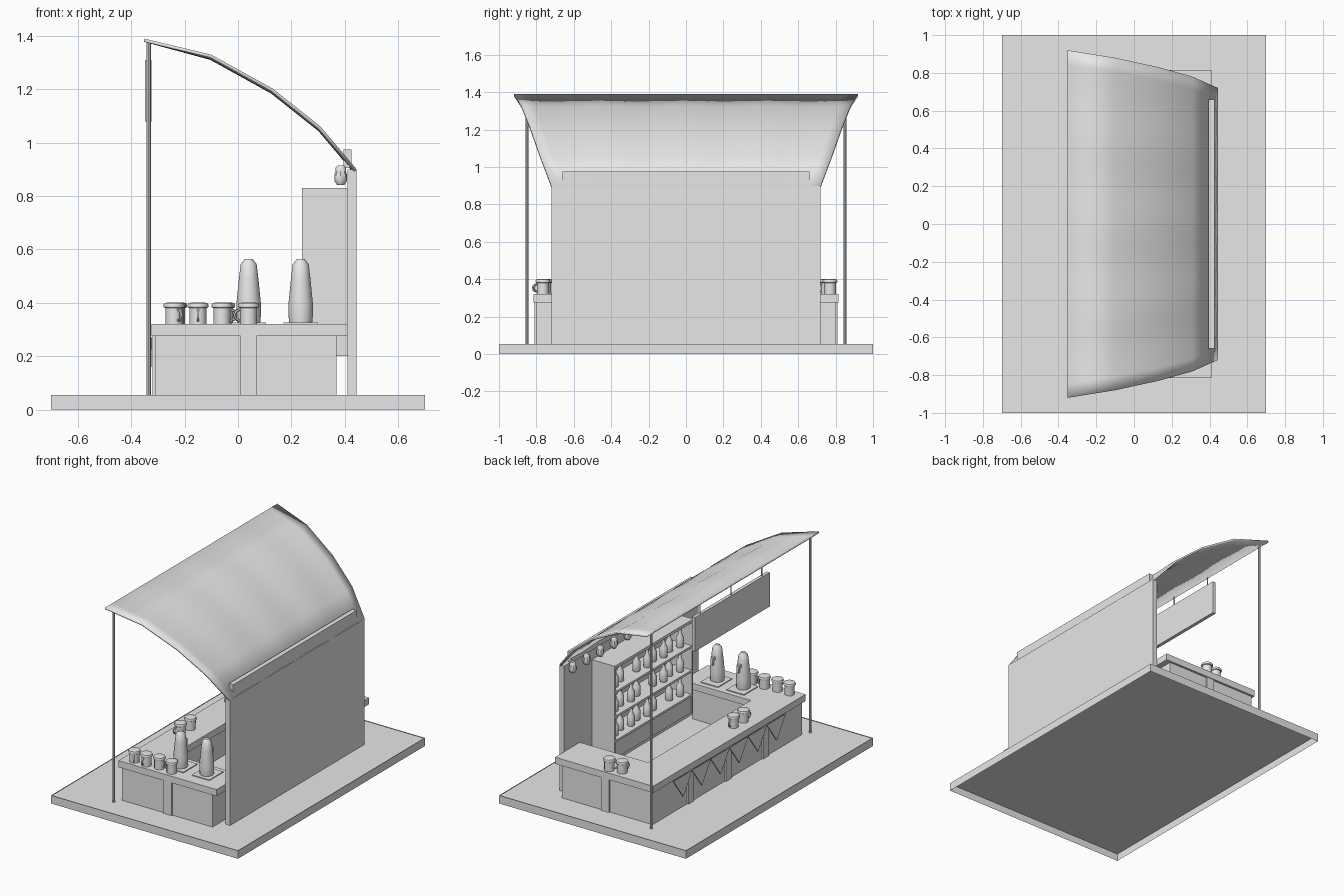
import bpy, bmesh, math
from mathutils import Vector

cube = bpy.data.objects.get("Cube")
if cube:
    bpy.data.objects.remove(cube, do_unlink=True)

grey = bpy.data.materials.new("plain_grey")
grey.use_nodes = True
grey.diffuse_color = (0.8, 0.8, 0.8, 1)
for node in grey.node_tree.nodes:
    if node.type == 'BSDF_PRINCIPLED':
        node.inputs["Base Color"].default_value = (0.8, 0.8, 0.8, 1)

FLOOR, TOP = 0.05, 0.32


def finish(name, bm, loc=(0, 0, 0), smooth=False, fix=True):
    if fix:
        bmesh.ops.recalc_face_normals(bm, faces=bm.faces)
    mesh = bpy.data.meshes.new(name)
    bm.to_mesh(mesh)
    bm.free()
    mesh.materials.append(grey)
    ob = bpy.data.objects.new(name, mesh)
    bpy.context.collection.objects.link(ob)
    ob.location = loc
    if smooth:
        bpy.ops.object.select_all(action='DESELECT')
        ob.select_set(True)
        bpy.context.view_layer.objects.active = ob
        bpy.ops.object.shade_smooth_by_angle(angle=math.radians(40))
    return ob


def prism(name, points, push):
    """Extrude a flat outline along a vector."""
    bm = bmesh.new()
    face = bm.faces.new([bm.verts.new(p) for p in points])
    new = bmesh.ops.extrude_face_region(bm, geom=[face])["geom"]
    verts = [v for v in new if isinstance(v, bmesh.types.BMVert)]
    bmesh.ops.translate(bm, verts=verts, vec=push)
    return finish(name, bm)


def box(name, x0, x1, y0, y1, z0, z1):
    corners = [(x0, y0, z0), (x1, y0, z0), (x1, y1, z0), (x0, y1, z0)]
    return prism(name, corners, (0, 0, z1 - z0))


def lathe(name, profile, loc, sides=12):
    """Turn a radius/height profile around z, with closed ends."""
    bm = bmesh.new()
    rings = []
    for r, z in profile:
        rings.append([bm.verts.new((r * math.cos(math.tau * i / sides),
                                    r * math.sin(math.tau * i / sides), z))
                      for i in range(sides)])
    for a, b in zip(rings, rings[1:]):
        for i in range(sides):
            j = (i + 1) % sides
            bm.faces.new((a[i], a[j], b[j], b[i]))
    bm.faces.new(rings[0])
    bm.faces.new(rings[-1])
    return finish(name, bm, loc, True)


# Base: open underneath, with a shallow sunken floor inside a rim
bm = bmesh.new()
low = [bm.verts.new((x, y, 0)) for x, y in ((-.7, -1), (.7, -1), (.7, 1), (-.7, 1))]
high = [bm.verts.new(v.co + Vector((0, 0, 0.055))) for v in low]
for i in range(4):
    j = (i + 1) % 4
    bm.faces.new((low[i], low[j], high[j], high[i]))
deck = bm.faces.new(high)
bmesh.ops.inset_region(bm, faces=[deck], thickness=0.022)
bmesh.ops.translate(bm, verts=deck.verts, vec=(0, 0, FLOOR - 0.055))
finish("base_platform", bm, fix=False)

# Back wall
box("back_wall", 0.41, 0.445, -0.72, 0.72, FLOOR, 0.9)


# U-shaped counter
def u_outline(front, inner_x, back, outer_y, inner_y, z):
    half = [(back, inner_y), (back, outer_y), (front, outer_y)]
    pts = [(inner_x, inner_y)] + half
    return [(x, y, z) for x, y in pts] + [(x, -y, z) for x, y in reversed(pts)]


prism("counter_body", u_outline(-0.31, -0.17, 0.37, 0.8, 0.6, FLOOR), (0, 0, 0.23))
prism("counter_top", u_outline(-0.325, -0.1, 0.41, 0.815, 0.55, 0.275), (0, 0, 0.045))

# Pilasters on the counter faces
for s in (-1, 1):
    box("side_pilaster", 0.01, 0.07, s * 0.795, s * 0.81, FLOOR, 0.275)
for y in (-0.4, 0, 0.4):
    box("front_pilaster", -0.32, -0.305, y - 0.03, y + 0.03, FLOOR, 0.275)

# Pennants hanging along the counter front
for i in range(6):
    y = -0.5 + 0.2 * i
    prism("pennant", [(-0.322, y - 0.1, 0.27), (-0.322, y + 0.1, 0.27),
                      (-0.326, y, 0.13)], (-0.005, 0, 0))

# Canopy: curved, flared towards the front, with gentle folds
profile = [(-0.35, 1.39, 0.92), (-0.1, 1.33, 0.88), (0.13, 1.203, 0.83),
           (0.31, 1.06, 0.78), (0.445, 0.9, 0.72)]
SEG = 24
bm = bmesh.new()
rows = []
for k, (x, z, half) in enumerate(profile):
    row = []
    for i in range(SEG + 1):
        t = 2 * i / SEG - 1
        fold = 0.004 * (math.cos(t * math.tau * 2) - 1) if 0 < k else 0
        row.append(bm.verts.new((x, half * t, z + fold)))
    rows.append(row)
for a, b in zip(rows, rows[1:]):
    for i in range(SEG):
        bm.faces.new((a[i], b[i], b[i + 1], a[i + 1]))
canopy = finish("canopy", bm, smooth=True, fix=False)
thick = canopy.modifiers.new("thickness", 'SOLIDIFY')
thick.thickness = 0.012
thick.offset = -1

# Front poles
for s in (-1, 1):
    lathe("canopy_pole", [(0.008, FLOOR), (0.008, 1.383)], (-0.335, s * 0.85, 0), 8)

# Hanging sign board
box("sign_board", -0.348, -0.325, -0.4, 0.4, 1.08, 1.31)
for y in (-0.33, 0, 0.33):
    lathe("sign_hanger", [(0.004, 1.3), (0.004, 1.382)], (-0.337, y, 0), 6)

# Lamp rail and bulbs
box("lamp_rail", 0.395, 0.426, -0.66, 0.66, 0.905, 0.975)
bulb = [(0.012, 0.915), (0.02, 0.905), (0.02, 0.89), (0.024, 0.88),
        (0.024, 0.858), (0.014, 0.842)]
for i in range(10):
    lathe("lamp_bulb", bulb, (0.385, -0.66 + i * 1.32 / 9, 0), 8)

# Shelf unit
for s in (-1, 1):
    box("shelf_side", 0.24, 0.41, s * 0.42, s * 0.405, 0.2, 0.81)
box("shelf_back", 0.395, 0.41, -0.405, 0.405, 0.2, 0.81)
box("shelf_plinth", 0.245, 0.395, -0.405, 0.405, 0.2, 0.31)
box("shelf_top", 0.24, 0.41, -0.42, 0.42, 0.81, 0.83)
for z in (0.31, 0.475, 0.64):
    box("shelf_board", 0.24, 0.395, -0.405, 0.405, z, z + 0.015)

# Bottles on the shelves
bottle = [(0.022, 0), (0.025, 0.01), (0.025, 0.065), (0.011, 0.09),
          (0.009, 0.118), (0.012, 0.12), (0.012, 0.128)]
for row, z in enumerate((0.325, 0.49, 0.655)):
    for i in range(9):
        if i != 2 + 2 * row:
            lathe("bottle", bottle, (0.29 + 0.02 * (i % 2), -0.35 + i * 0.0875, z), 10)

# Drink towers with drip plates and spouts
tower = [(0.043, 0), (0.046, 0.03), (0.046, 0.07), (0.036, 0.17), (0.03, 0.22),
         (0.014, 0.24)]
for x in (0.04, 0.235):
    y = -0.67
    box("drip_plate", x - 0.065, x + 0.065, y - 0.065, y + 0.085, TOP, TOP + 0.006)
    lathe("drink_tower", tower, (x, y, TOP + 0.005))
    box("tower_spout", x - 0.01, x + 0.01, y + 0.02, y + 0.06, 0.475, 0.495)
    box("spout_tip", x - 0.008, x + 0.008, y + 0.045, y + 0.06, 0.445, 0.475)

# Mugs: x, y and the direction of the handle in degrees
mug = [(0.032, 0), (0.032, 0.06), (0.038, 0.063), (0.04, 0.07), (0.036, 0.079),
       (0.02, 0.082)]
for x, y, turn in [(0.035, 0.77, 200), (-0.05, 0.755, 250), (-0.23, -0.18, 90),
                   (-0.235, -0.28, 250), (0.04, -0.765, 180), (-0.06, -0.755, 0),
                   (-0.15, -0.765, 270), (-0.24, -0.765, 300)]:
    lathe("mug", mug, (x, y, TOP))
    a = math.radians(turn)
    bpy.ops.mesh.primitive_torus_add(
        major_radius=0.02, minor_radius=0.005, major_segments=12, minor_segments=6,
        location=(x + 0.033 * math.cos(a), y + 0.033 * math.sin(a), TOP + 0.034),
        rotation=(math.pi / 2, 0, a))
    handle = bpy.context.object
    handle.name = "mug_handle"
    handle.data.materials.append(grey)
    bpy.ops.object.shade_smooth_by_angle(angle=math.radians(60))
